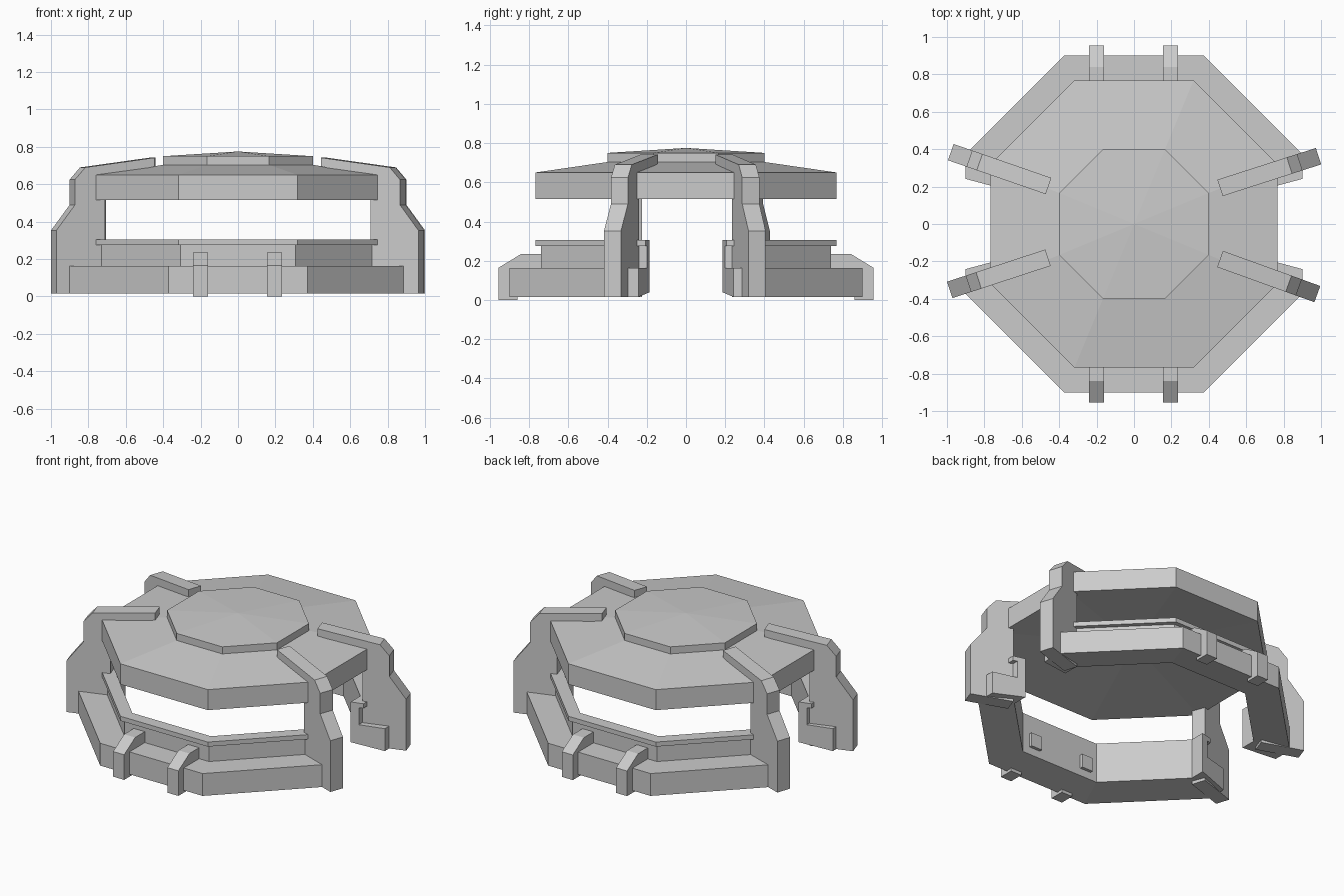
import bpy, bmesh
from math import cos, sin, radians, atan2
from mathutils import Matrix, Vector

if "Cube" in bpy.data.objects:
    bpy.data.objects.remove(bpy.data.objects["Cube"])


def finish(bm, name):
    bmesh.ops.remove_doubles(bm, verts=bm.verts, dist=1e-5)
    bmesh.ops.recalc_face_normals(bm, faces=bm.faces)
    me = bpy.data.meshes.new(name)
    bm.to_mesh(me)
    bm.free()
    ob = bpy.data.objects.new(name, me)
    bpy.context.collection.objects.link(ob)
    return ob


def loft(name, loops):
    """Skin matching closed loops of points and cap both ends."""
    bm = bmesh.new()
    rings = [[bm.verts.new(p) for p in loop] for loop in loops]
    n = len(rings[0])
    for a, b in zip(rings, rings[1:]):
        for i in range(n):
            j = (i + 1) % n
            bm.faces.new((a[i], a[j], b[j], b[i]))
    bm.faces.new(rings[0])
    bm.faces.new(rings[-1])
    return finish(bm, name)


def octagon(apothem, z):
    r = apothem / cos(radians(22.5))
    return [(r * cos(radians(22.5 + 45 * i)), r * sin(radians(22.5 + 45 * i)), z)
            for i in range(8)]


def slab(name, profile, width, matrix):
    """Extrude an (s, z) profile sideways and place it."""
    loops = [[matrix @ Vector((s, side * width / 2, z)) for s, z in profile]
             for side in (-1, 1)]
    return loft(name, loops)


# Roof: shallow hollow underside, vertical rim and slope, then a low peaked cap
loft("roof", [octagon(0.004, 0.575), octagon(0.768, 0.515),
              octagon(0.768, 0.65), octagon(0.39, 0.705)])
loft("roof_cap", [octagon(0.4, 0.697), octagon(0.4, 0.75), octagon(0.004, 0.775)])

# Low stepped wall with a lip, swept round each half and open at both sides
section = [(0.69, 0.04), (0.90, 0.016), (0.90, 0.163), (0.74, 0.163),
           (0.74, 0.275), (0.768, 0.275), (0.768, 0.305), (0.69, 0.305)]
for name, turn in (("back_wall", 0), ("front_wall", 180)):
    loops = []
    for deg, off in ((15, 15), (22.5, 22.5), (67.5, 22.5), (112.5, 22.5),
                     (157.5, 22.5), (165, 15)):
        a = radians(deg + turn)
        k = 1 / cos(radians(off))
        loops.append([(r * k * cos(a), r * k * sin(a), z) for r, z in section])
    loft(name, loops)

# Four angled buttresses carrying the roof
buttress = [(0.0, 0.695), (0.0, 0.742), (0.39, 0.69), (0.448, 0.625),
            (0.448, 0.49), (0.553, 0.353), (0.553, 0.016), (0.28, 0.016),
            (0.28, 0.64)]
placements = {
    "back_right": (0.46, 0.193, 0.985, 0.362),
    "back_left": (-0.457, 0.203, -0.982, 0.385),
    "front_left": (-0.46, -0.18, -0.984, -0.352),
    "front_right": (0.46, -0.187, 0.978, -0.374),
}
for name, (x0, y0, x1, y1) in placements.items():
    m = (Matrix.Translation((x0, y0, 0))
         @ Matrix.Rotation(atan2(y1 - y0, x1 - x0), 4, 'Z'))
    slab(name + "_buttress", buttress, 0.092, m)

# Clamps over the front and back walls, with a stub showing on the inner face
clamp = [(0.86, 0.0), (0.955, 0.0), (0.955, 0.165), (0.84, 0.235),
         (0.73, 0.235), (0.73, 0.18), (0.67, 0.18), (0.67, 0.09), (0.86, 0.09)]
for side, deg in (("back", 90), ("front", -90)):
    for label, x in (("left", -0.2), ("right", 0.195)):
        m = Matrix.Translation((x, 0, 0)) @ Matrix.Rotation(radians(deg), 4, 'Z')
        slab(f"{side}_{label}_clamp", clamp, 0.08, m)
